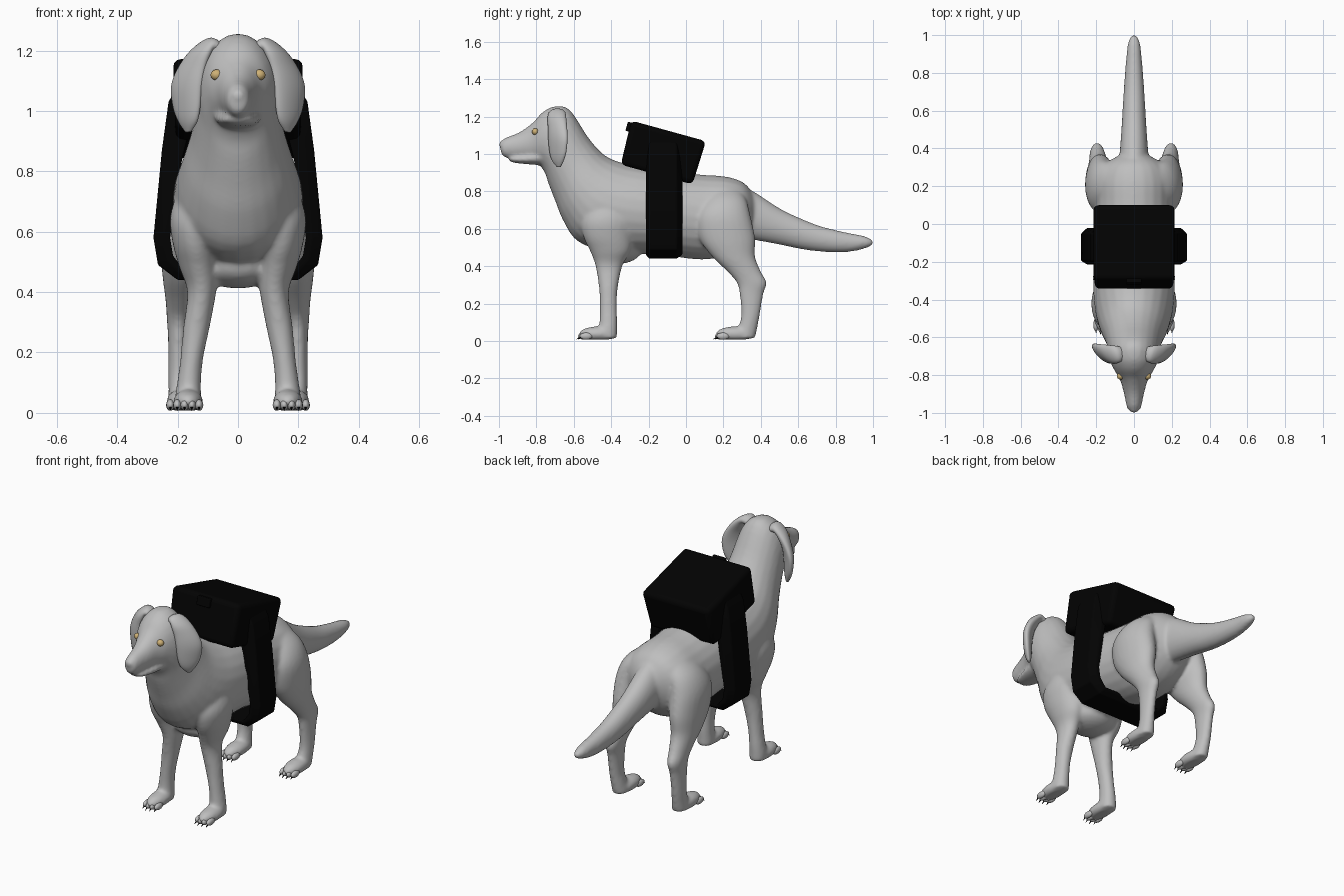
import bpy, bmesh, math
from mathutils import Vector, Matrix

if "Cube" in bpy.data.objects:
    bpy.data.objects.remove(bpy.data.objects["Cube"])


def material(name, rgb):
    m = bpy.data.materials.new(name)
    m.diffuse_color = (*rgb, 1)
    m.use_nodes = True
    m.node_tree.nodes["Principled BSDF"].inputs["Base Color"].default_value = m.diffuse_color
    return m


FUR = material("grey fur", (0.52, 0.52, 0.52))
BLACK = material("black fabric", (0.0008, 0.0008, 0.0008))
AMBER = material("amber eye", (0.62, 0.44, 0.18))


def finish(name, bm, mat, smooth=True):
    bmesh.ops.recalc_face_normals(bm, faces=bm.faces)
    me = bpy.data.meshes.new(name)
    bm.to_mesh(me)
    bm.free()
    me.materials.append(mat)
    for p in me.polygons:
        p.use_smooth = smooth
    ob = bpy.data.objects.new(name, me)
    bpy.context.collection.objects.link(ob)
    return ob


def loft(bm, rings, side=1, seg=24, sub=4):
    """Skin elliptical rings (centre, axis u, axis v) along a smooth spline."""
    rows = [[*c, *u, *v] for c, u, v in rings]
    rows = [rows[0]] + rows + [rows[-1]]
    fine = []
    for a, b, c, d in zip(rows, rows[1:], rows[2:], rows[3:]):
        for k in range(sub):
            t = k / sub
            fine.append([0.5 * (2*q + (r - p)*t + (2*p - 5*q + 4*r - s)*t*t + (3*q - p - 3*r + s)*t**3)
                         for p, q, r, s in zip(a, b, c, d)])
    fine.append(rows[-1])
    loops = []
    for f in fine:
        c, u, v = Vector(f[:3]), Vector(f[3:6]), Vector(f[6:])
        loop = []
        for i in range(seg):
            a = 2 * math.pi * i / seg
            p = c + u * math.cos(a) + v * math.sin(a)
            loop.append(bm.verts.new((p.x * side, p.y, p.z)))
        loops.append(loop)
    for A, B in zip(loops, loops[1:]):
        for i in range(seg):
            j = (i + 1) % seg
            bm.faces.new((A[i], A[j], B[j], B[i]))
    bm.faces.new(loops[0])
    bm.faces.new(loops[-1])


def spine(sections):
    """Rings from top y,z / bottom y,z / half width."""
    return [((0, (a + c) / 2, (b + d) / 2), (w, 0, 0), (0, (a - c) / 2, (b - d) / 2))
            for a, b, c, d, w in sections]


def limb(sections):
    """Horizontal rings from centre and two radii."""
    return [((x, y, z), (rx, 0, 0), (0, ry, 0)) for x, y, z, rx, ry in sections]


def ball(bm, loc, scale, seg=20):
    bmesh.ops.create_uvsphere(bm, u_segments=seg, v_segments=seg // 2 + 2, radius=1,
                              matrix=Matrix.LocRotScale(Vector(loc), None, Vector(scale)))


# Head, neck and trunk
bm = bmesh.new()
loft(bm, spine([
    (-0.988, 1.068, -0.992, 1.015, .024), (-0.965, 1.087, -0.975, .985, .038),
    (-0.89, 1.117, -0.915, .972, .052), (-0.82, 1.167, -0.84, .96, .072),
    (-0.765, 1.225, -0.79, .945, .102), (-0.70, 1.255, -0.755, .90, .126),
    (-0.62, 1.235, -0.735, .84, .135), (-0.52, 1.085, -0.70, .75, .152),
    (-0.43, .99, -0.655, .64, .182), (-0.32, .947, -0.575, .53, .207),
    (-0.20, .927, -0.40, .475, .217), (-0.05, .903, -0.15, .462, .212),
    (0.10, .888, .08, .435, .205), (0.22, .878, .22, .46, .203),
    (0.31, .845, .31, .52, .165), (0.365, .78, .36, .60, .08)]))
# Lower jaw and nose
loft(bm, spine([(-0.945, .985, -0.945, .962, .03), (-0.92, .99, -0.92, .953, .048),
                (-0.86, 1.0, -0.86, .946, .066), (-0.78, 1.02, -0.78, .94, .08)]))
ball(bm, (0, -.976, 1.052), (.025, .027, .022))
# Breast between the forelegs
ball(bm, (0, -.365, .49), (.14, .13, .078))
# Tail
loft(bm, spine([
    (.28, .84, .28, .55, .085), (.37, .795, .36, .54, .077), (.50, .71, .50, .515, .067),
    (.61, .657, .62, .49, .06), (.72, .614, .74, .476, .053), (.85, .582, .87, .476, .043),
    (.95, .562, .965, .497, .032), (1.0, .54, 1.003, .517, .013)]))
FRONT = limb([
    (.085, -.39, .84, .04, .06), (.115, -.40, .75, .075, .11), (.138, -.42, .65, .087, .14),
    (.14, -.42, .56, .076, .13), (.13, -.405, .48, .064, .108),
    (.12, -.412, .40, .048, .072), (.138, -.415, .28, .044, .05), (.153, -.415, .18, .038, .046),
    (.162, -.415, .10, .04, .048), (.165, -.42, .05, .044, .052), (.165, -.42, .015, .044, .052)])
HIND = limb([
    (.08, .21, .83, .04, .06), (.135, .21, .76, .075, .11), (.168, .20, .67, .086, .145),
    (.178, .22, .55, .08, .15),
    (.185, .255, .45, .065, .115), (.19, .312, .37, .05, .09), (.195, .352, .31, .041, .08),
    (.197, .35, .25, .035, .064), (.197, .345, .14, .034, .05), (.192, .33, .07, .038, .052),
    (.188, .315, .015, .043, .055)])
PAWS = [(.165, -.47), (.188, .262)]
for s in (1, -1):
    loft(bm, FRONT, s)
    loft(bm, HIND, s)
    for x, y in PAWS:
        ball(bm, (s * x, y, .038), (.05, .105, .04))
for v in bm.verts:                       # flat soles
    v.co.z = max(v.co.z, .008)
body = finish("dog_body", bm, FUR)
rm = body.modifiers.new("blend", 'REMESH')
rm.mode, rm.voxel_size, rm.use_smooth_shade = 'VOXEL', .0085, True
sm = body.modifiers.new("soften", 'SMOOTH')
sm.factor, sm.iterations = .5, 14

# Toes and claws
toes, claws = bmesh.new(), bmesh.new()
for s in (1, -1):
    for x, y in PAWS:
        for k in (-1.5, -.5, .5, 1.5):
            tx = s * x + k * .024
            ty = y - .064 - (.008 if abs(k) < 1 else 0)
            ball(toes, (tx, ty, .026), (.0142, .035, .019), 12)
            bmesh.ops.create_cone(claws, cap_ends=True, segments=8, radius1=.005, radius2=.001, depth=.022,
                                  matrix=Matrix.Translation((tx, ty - .034, .015))
                                  @ Matrix.Rotation(math.radians(122), 4, 'X'))
finish("toes", toes, FUR)
finish("claws", claws, BLACK)

# Hanging ears: x, y, z, half length, half thickness, heading of the flap
EAR = [(.045, -.685, 1.19, .03, .02, 80), (.088, -.688, 1.218, .045, .025, 75),
       (.124, -.69, 1.19, .056, .027, 62), (.153, -.687, 1.14, .064, .027, 50),
       (.170, -.685, 1.08, .069, .026, 45), (.170, -.685, 1.01, .06, .022, 45),
       (.166, -.685, .965, .042, .017, 45), (.165, -.68, .93, .012, .007, 45)]
bm = bmesh.new()
rings = []
for i, (x, y, z, ln, th, ang) in enumerate(EAR):
    a, b = EAR[max(i - 1, 0)], EAR[min(i + 1, len(EAR) - 1)]
    u = Vector((math.cos(math.radians(ang)), math.sin(math.radians(ang)), 0))
    n = u.cross(Vector(b[:3]) - Vector(a[:3])).normalized()
    rings.append(((x, y, z), u * ln, n * th))
for s in (1, -1):
    loft(bm, rings, s)
finish("ears", bm, FUR)

# Eyes seated on the face surface
bpy.context.view_layer.update()
face = body.evaluated_get(bpy.context.evaluated_depsgraph_get())
bm = bmesh.new()
for s in (1, -1):
    hit, loc, nor, _ = face.ray_cast(Vector((s * .073, -2, 1.12)), Vector((0, 1, 0)))
    p = loc - nor * .003 if hit else Vector((s * .073, -.80, 1.12))
    ball(bm, p, (.02, .018, .018))
finish("eyes", bm, AMBER)


def sharp(ob, width):
    bv = ob.modifiers.new("rounded edges", 'BEVEL')
    bv.width, bv.segments, bv.limit_method = width, 3, 'ANGLE'
    bpy.ops.object.select_all(action='DESELECT')
    ob.select_set(True)
    bpy.context.view_layer.objects.active = ob
    bpy.ops.object.shade_smooth_by_angle(angle=math.radians(35))


# Tilted pack with a front latch
TILT = Matrix.Translation((0, -.1235, 1.0125)) @ Matrix.Rotation(math.radians(-15.4), 4, 'X')


def pack_box(name, loc, size, taper, bevel):
    b = bmesh.new()
    bmesh.ops.create_cube(b, size=1)
    for v in b.verts:
        k = taper if v.co.z < 0 else 1
        v.co = TILT @ (Vector((v.co.x * size[0] * k, v.co.y * size[1] * k, v.co.z * size[2])) + Vector(loc))
    sharp(finish(name, b, BLACK), bevel)


pack_box("pack", (0, 0, -.006), (.43, .414, .242), .96, .026)
pack_box("latch", (0, -.208, .08), (.08, .03, .05), 1, .005)

# Harness strap looping around the trunk, with chamfered outer edges
OUTER = [(0, 1.0), (.19, 1.10), (.230, 1.03), (.252, .87), (.28, .58), (.265, .49), (.20, .44), (0, .44)]
INNER = [(0, .93), (.15, .95), (.17, .90), (.187, .83), (.225, .58), (.215, .52), (.18, .475), (0, .475)]
MID = [(a * .4 + c * .6, b * .4 + d * .6) for (a, b), (c, d) in zip(OUTER, INNER)]


def closed(half):
    return half + [(-x, z) for x, z in half[-2:0:-1]]


bm = bmesh.new()
grid = [[bm.verts.new((x, y, z)) for x, z in closed(pts)]
        for pts, y in ((MID, -.215), (OUTER, -.195), (OUTER, -.05), (MID, -.02),
                       (INNER, -.02), (INNER, -.215))]
for k in range(6):
    A, B = grid[k], grid[(k + 1) % 6]
    for i in range(len(A)):
        j = (i + 1) % len(A)
        bm.faces.new((A[i], A[j], B[j], B[i]))
sharp(finish("harness_strap", bm, BLACK), .006)
